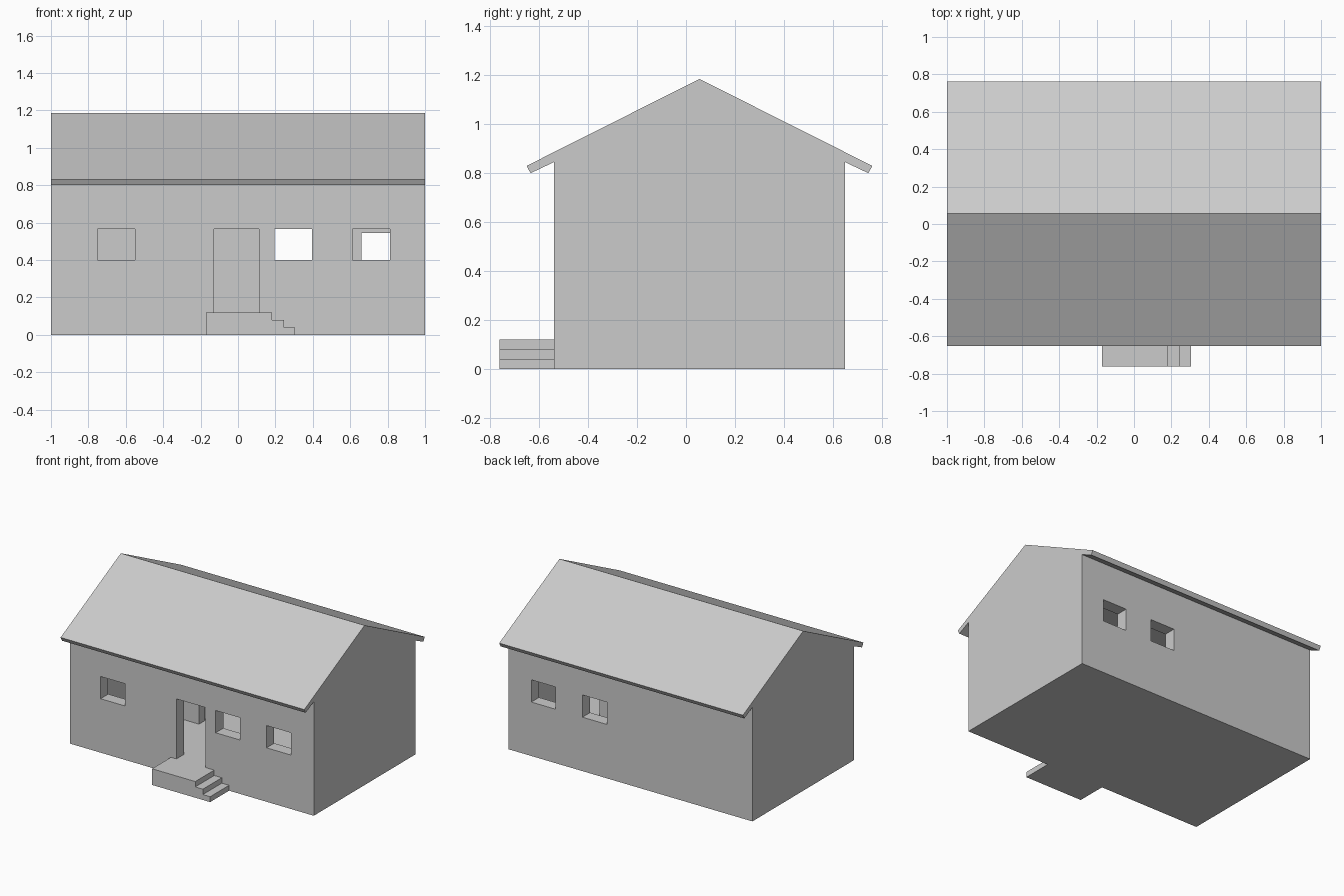
import bpy, bmesh
from mathutils import Vector

if "Cube" in bpy.data.objects:
    bpy.data.objects.remove(bpy.data.objects["Cube"])


def prism(name, profile, depth, to_3d):
    """Extrude a closed 2D profile between two depths."""
    bm = bmesh.new()
    face = bm.faces.new([bm.verts.new(to_3d(p, depth[0])) for p in profile])
    out = bmesh.ops.extrude_face_region(bm, geom=[face])
    shift = Vector(to_3d((0, 0), depth[1])) - Vector(to_3d((0, 0), depth[0]))
    verts = [v for v in out["geom"] if isinstance(v, bmesh.types.BMVert)]
    bmesh.ops.translate(bm, vec=shift, verts=verts)
    bmesh.ops.recalc_face_normals(bm, faces=bm.faces)
    mesh = bpy.data.meshes.new(name)
    bm.to_mesh(mesh)
    bm.free()
    ob = bpy.data.objects.new(name, mesh)
    bpy.context.collection.objects.link(ob)
    return ob


def along_x(p, d):
    return (d, p[0], p[1])


def along_y(p, d):
    return (p[0], d, p[1])


def box(name, x, y, z):
    return prism(name, [(x[0], z[0]), (x[1], z[0]), (x[1], z[1]), (x[0], z[1])], y, along_y)


def carve(target, x, y, z):
    """Cut a box-shaped void out of the target."""
    cutter = box("cutter", x, y, z)
    cutter.hide_render = True
    mod = target.modifiers.new("carve", 'BOOLEAN')
    mod.operation = 'DIFFERENCE'
    mod.solver = 'EXACT'
    mod.object = cutter
    bpy.context.view_layer.objects.active = target
    bpy.ops.object.modifier_apply(modifier=mod.name)
    bpy.data.objects.remove(cutter)


# House shell: walls and overhanging gable roof in one profile
MID = 0.055
half = [(0.595, 0), (0.595, 0.845), (0.69, 0.80), (0.706, 0.83)]
profile = [(MID + y, z) for y, z in half] + [(MID, 1.185)]
profile += [(MID - y, z) for y, z in reversed(half)]
house = prism("house_shell", profile, (-1, 1), along_x)

# Hollow interior
FLOOR, CEILING = 0.12, 0.80
FRONT, BACK = (-0.70, -0.40), (0.50, 0.80)
carve(house, (-0.91, 0.91), (-0.45, 0.56), (FLOOR, CEILING))

# Windows and front door
WINDOW_Z = (0.40, 0.565)
for left in (-0.75, 0.195, 0.612):
    carve(house, (left, left + 0.20), FRONT, WINDOW_Z)
for left in (0.195, 0.614):
    carve(house, (left, left + 0.20), BACK, WINDOW_Z)
carve(house, (-0.127, 0.112), FRONT, (FLOOR, 0.565))

# Interior partitions, the right one with a doorway
box("left_partition", (-0.92, -0.32), (0.0, 0.07), (FLOOR, CEILING))
box("right_partition", (0.45, 0.66), (0.0, 0.07), (FLOOR, CEILING))
box("doorway_lintel", (0.66, 0.86), (0.0, 0.07), (0.545, CEILING))
box("doorway_end_wall", (0.86, 0.92), (0.0, 0.07), (FLOOR, CEILING))

# Porch with side steps
steps = [(-0.172, 0), (0.305, 0), (0.305, 0.04), (0.245, 0.04),
         (0.245, 0.08), (0.183, 0.08), (0.183, 0.12), (-0.172, 0.12)]
prism("porch_steps", steps, (-0.762, -0.54), along_y)
